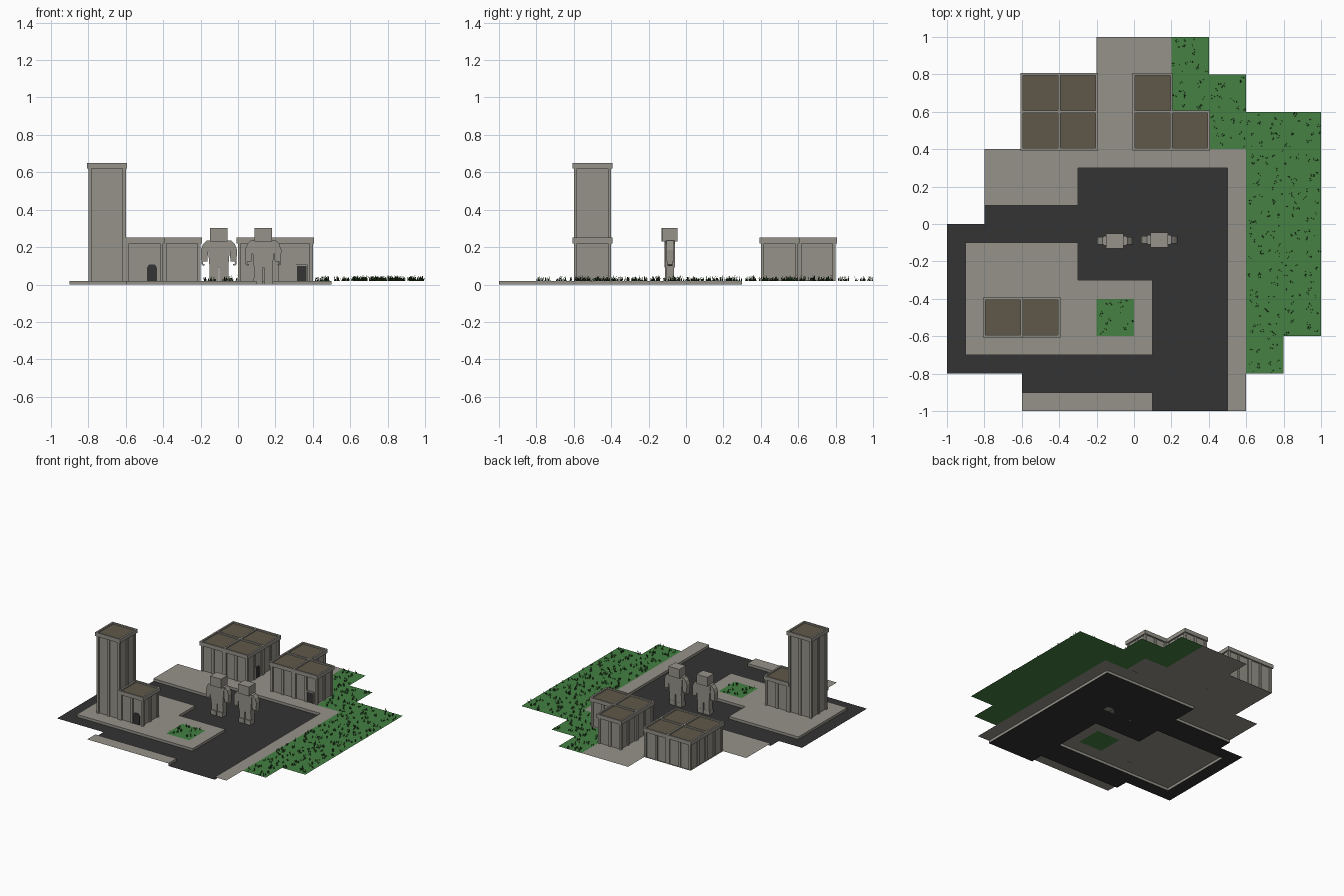
import bpy, bmesh, math, random
from mathutils import Matrix, Vector

if "Cube" in bpy.data.objects:
    bpy.data.objects.remove(bpy.data.objects["Cube"])

random.seed(4)
CURB = 0.02  # height of pavement and grass above the road


def material(name, rgb):
    m = bpy.data.materials.new(name)
    m.diffuse_color = (*rgb, 1)
    m.use_nodes = True
    m.node_tree.nodes["Principled BSDF"].inputs["Base Color"].default_value = m.diffuse_color
    return m


STONE = material("stone grey", (0.30, 0.29, 0.25))
ROAD = material("asphalt", (0.033, 0.033, 0.033))
ROOF = material("roof brown", (0.117, 0.095, 0.067))
GRASS = material("grass green", (0.058, 0.22, 0.055))
BLADE = material("dark blade green", (0.02, 0.075, 0.018))
DRY = material("dry blade brown", (0.06, 0.028, 0.012))


def finish(name, bm, *mats):
    me = bpy.data.meshes.new(name)
    bm.to_mesh(me)
    bm.free()
    for m in mats:
        me.materials.append(m)
    ob = bpy.data.objects.new(name, me)
    bpy.context.collection.objects.link(ob)
    return ob


def quad(bm, pts, mat=0):
    f = bm.faces.new([bm.verts.new(p) for p in pts])
    f.material_index = mat
    return f


def box(bm, x0, x1, y0, y1, z0, z1):
    m = Matrix.Translation(((x0 + x1) / 2, (y0 + y1) / 2, (z0 + z1) / 2))
    m = m @ Matrix.Diagonal((abs(x1 - x0), abs(y1 - y0), z1 - z0, 1))
    bmesh.ops.create_cube(bm, size=1, matrix=m)


def prism(bm, profile, y0, y1, m=Matrix()):
    """Extrude an x-z profile from y0 to y1."""
    a = [bm.verts.new(m @ Vector((x, y0, z))) for x, z in profile]
    b = [bm.verts.new(m @ Vector((x, y1, z))) for x, z in profile]
    faces = [bm.faces.new(a), bm.faces.new(b[::-1])]
    for i in range(len(a)):
        j = (i + 1) % len(a)
        faces.append(bm.faces.new((a[j], a[i], b[i], b[j])))
    bmesh.ops.recalc_face_normals(bm, faces=faces)


# ---- ground: rectangles (x0, x1, y0, y1) in tenths of a unit
ROADS = [(-8, -3, -1, 1), (-10, -8, -1, 0), (-10, -9, -8, -1), (-9, -6, -8, -7),
         (-6, 1, -9, -7), (1, 5, -10, 3), (-3, 1, -3, 3)]
LAWNS = [(2, 4, 8, 10), (2, 6, 6, 8), (4, 6, 4, 6), (6, 10, -6, 6), (6, 8, -8, -6),
         (-2, 0, -6, -4)]
PAVING = [(-9, -3, -7, -1), (-3, 1, -7, -3), (-6, 1, -10, -9), (5, 6, -10, 4),
          (-8, -3, 1, 4), (-3, 5, 3, 4), (-6, 4, 4, 6), (-6, 2, 6, 8), (-2, 2, 8, 10)]


def cells(rects):
    return {(i, j) for a, b, c, d in rects for i in range(a, b) for j in range(c, d)}


road, lawn = cells(ROADS), cells(LAWNS)
paving = cells(PAVING) - road - lawn


def sheet(name, group, z, mat):
    bm = bmesh.new()
    for i, j in sorted(group):
        quad(bm, [(x / 10, y / 10, z) for x, y in
                  ((i, j), (i + 1, j), (i + 1, j + 1), (i, j + 1))])
    bmesh.ops.remove_doubles(bm, verts=bm.verts, dist=1e-4)
    return finish(name, bm, mat)


sheet("road", road, 0, ROAD)
sheet("pavement", paving, CURB, STONE)
sheet("lawn", lawn, CURB, GRASS)

# curbs where pavement meets road
bm = bmesh.new()
for i, j in sorted(paving):
    for di, dj in ((1, 0), (-1, 0), (0, 1), (0, -1)):
        if (i + di, j + dj) in road:
            c = Vector((i + .5 + di / 2, j + .5 + dj / 2, 0)) / 10
            t = Vector((-dj, di, 0)) * 0.05
            up = Vector((0, 0, CURB))
            quad(bm, [c - t, c + t, c + t + up, c - t + up])
finish("curbs", bm, STONE)

# grass tufts
bm = bmesh.new()
for i, j in sorted(lawn):
    for _ in range(4):
        cx, cy = (i + random.uniform(.08, .92)) / 10, (j + random.uniform(.08, .92)) / 10
        for k in range(4):
            a = random.uniform(0, math.tau)
            base = Vector((cx, cy, CURB)) + Vector(
                (random.uniform(-.008, .008), random.uniform(-.008, .008), 0))
            side = Vector((math.cos(a), math.sin(a), 0)) * 0.0025
            tip = base + Vector((random.uniform(-.007, .007), random.uniform(-.007, .007),
                                 random.uniform(.012, .03)))
            quad(bm, [base - side, base + side, tip], 1 if k == 0 else 0)
finish("grass_tufts", bm, BLADE, DRY)


# ---- buildings: one 0.2 wide module per tile
def building(name, cx, cy, h):
    bm = bmesh.new()
    top = h - 0.015
    box(bm, cx - .09, cx + .09, cy - .09, cy + .09, CURB, top - .005)
    for s in (-1, 1):
        for t in (-1, 1):  # corner posts
            box(bm, *sorted((cx + s * .083, cx + s * .1)),
                *sorted((cy + t * .083, cy + t * .1)), CURB, top)
        # middle posts
        box(bm, cx - .01, cx + .01, *sorted((cy + s * .08, cy + s * .098)), CURB, top)
        box(bm, *sorted((cx + s * .08, cx + s * .098)), cy - .01, cy + .01, CURB, top)
        # parapet
        box(bm, cx - .107, cx + .107, *sorted((cy + s * .094, cy + s * .107)), h - .03, h)
        box(bm, *sorted((cx + s * .094, cx + s * .107)), cy - .107, cy + .107, h - .03, h)
    finish(name + "_walls", bm, STONE)
    bm = bmesh.new()
    box(bm, cx - .095, cx + .095, cy - .095, cy + .095, h - .02, h - .01)
    finish(name + "_roof", bm, ROOF)


building("tower", -.7, -.5, .65)
building("tower_annex", -.5, -.5, .25)
for n, (x, y) in enumerate([(-.5, .5), (-.3, .5), (-.5, .7), (-.3, .7)]):
    building(f"west_hall_{n}", x, y, .25)
for n, (x, y) in enumerate([(.1, .5), (.3, .5), (.1, .7)]):
    building(f"east_hall_{n}", x, y, .25)


# ---- doors, set in the right-hand wall panel of a module
def door(name, cx, cy, turn, arched):
    m = Matrix.Translation((cx, cy, 0)) @ Matrix.Rotation(turn, 4, 'Z')
    arch = [(.013, CURB), (.067, CURB), (.067, .09), (.056, .106), (.024, .106), (.013, .09)]
    square = [(.015, CURB), (.065, CURB), (.065, .1), (.015, .1)]
    bm = bmesh.new()
    prism(bm, arch if arched else square, -.094, -.088, m)
    finish(name, bm, ROAD)
    if not arched:
        bm = bmesh.new()
        for x0, x1, z0, z1 in ((.009, .015, CURB, .108), (.065, .071, CURB, .108),
                               (.015, .065, .1, .108)):
            prism(bm, [(x0, z0), (x1, z0), (x1, z1), (x0, z1)], -.099, -.088, m)
        finish(name + "_frame", bm, STONE)


door("annex_door", -.5, -.5, 0, True)
door("east_hall_door", .3, .5, 0, False)
door("west_hall_door", -.3, .5, math.pi / 2, True)


# ---- blocky standing figures
def figure(name, cx, cy):
    bm = bmesh.new()
    box(bm, -.047, .047, -.04, .04, .23, .302)                       # head
    prism(bm, [(-.05, .09), (.05, .09), (.062, .235), (-.062, .235)], -.025, .025)  # torso
    for s in (-1, 1):
        arm = [(.054, .235), (.066, .235), (.086, .215), (.097, .185), (.094, .122), (.062, .122)]
        claw = [(.094, .122), (.094, .108), (.084, .1), (.076, .104), (.076, .109),
                (.083, .108), (.086, .114), (.084, .122)]
        prism(bm, [(s * x, z) for x, z in arm], -.02, .02)
        prism(bm, [(s * x, z) for x, z in claw], -.014, .014)
        box(bm, *sorted((s * .003, s * .05)), -.021, .021, .03, .1)  # leg
        box(bm, *sorted((s * .003, s * .051)), -.028, .022, 0, .035)  # foot
    ob = finish(name, bm, STONE)
    ob.location = (cx, cy, 0)


figure("left_figure", -.102, -.09)
figure("right_figure", .135, -.085)
